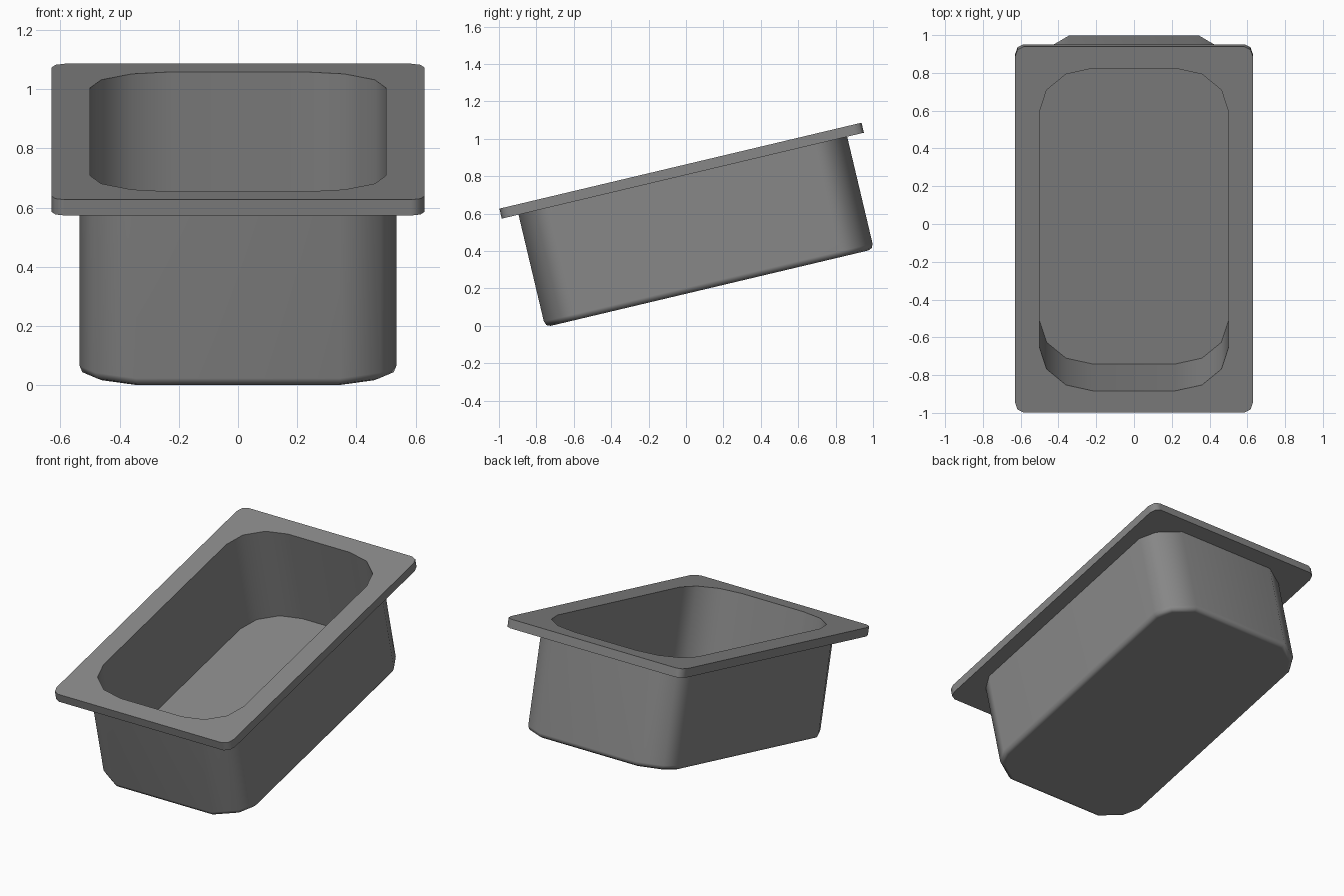
import bpy, bmesh, math
from mathutils import Matrix

if "Cube" in bpy.data.objects:
    bpy.data.objects.remove(bpy.data.objects["Cube"])

TILT = math.radians(13.35)
CENTRE = 0.169          # middle of the tub along its own tilted length

# Corner profiles in unit form, from the side wall round to the end wall
ROUND = [(math.cos(math.radians(a)), math.sin(math.radians(a))) for a in (0, 30, 60, 90)]
RIM = [(1, 0), (0.707, 0.707), (0, 1)]
BODY = [(1, 0), (0.72, 0.54), (0, 1)]


def ring(bm, hx, hy, rx, ry, z, corner):
    """Rounded rectangle of vertices, mirrored from one corner profile."""
    verts = []
    for sx, sy in ((1, 1), (-1, 1), (-1, -1), (1, -1)):
        for cx, cy in (corner if sx * sy > 0 else reversed(corner)):
            verts.append(bm.verts.new((sx * (hx - rx + rx * cx),
                                       CENTRE + sy * (hy - ry + ry * cy), z)))
    return verts


def skin(bm, a, b):
    """Quads between two rings of equal count."""
    n = len(a)
    for i in range(n):
        j = (i + 1) % n
        bm.faces.new((a[i], a[j], b[j], b[i]))


def ring_edges(bm, r):
    return [bm.edges.get((r[i], r[(i + 1) % len(r)])) for i in range(len(r))]


bm = bmesh.new()

# Inner basin: flat floor and straight walls
floor = ring(bm, 0.50, 0.877, 0.28, 0.235, 0.225, ROUND)
mouth = ring(bm, 0.50, 0.877, 0.28, 0.235, 0.840, ROUND)
bm.faces.new(floor)
skin(bm, floor, mouth)

# Rim plate edge, underside, then outer body with a rounded bottom edge
outside = [ring(bm, *p) for p in (
    (0.63, 0.995, 0.045, 0.055, 0.840, RIM),
    (0.63, 0.995, 0.045, 0.055, 0.785, RIM),
    (0.535, 0.903, 0.19, 0.18, 0.785, BODY),
    (0.535, 0.903, 0.19, 0.18, 0.198, BODY),
    (0.526, 0.894, 0.183, 0.173, 0.176, BODY),
    (0.505, 0.873, 0.165, 0.155, 0.167, BODY))]
for a, b in zip(outside, outside[1:]):
    skin(bm, a, b)
bm.faces.new(outside[-1])

# Flat top of the rim around the opening
bmesh.ops.triangle_fill(bm, use_beauty=True, use_dissolve=False,
                        edges=ring_edges(bm, mouth) + ring_edges(bm, outside[0]))

# Tilt the tub so its back end is raised
bmesh.ops.recalc_face_normals(bm, faces=bm.faces)
bmesh.ops.transform(bm, matrix=Matrix.Rotation(TILT, 4, 'X'), verts=bm.verts)

mesh = bpy.data.meshes.new("tilted_tub")
bm.to_mesh(mesh)
bm.free()
tub = bpy.data.objects.new("tilted_tub", mesh)
bpy.context.collection.objects.link(tub)
bpy.context.view_layer.objects.active = tub
tub.select_set(True)
bpy.ops.object.shade_smooth_by_angle(angle=math.radians(50))

# Keep the large panels flat and blend only the rounded corners
weighted = tub.modifiers.new("flat_panels", 'WEIGHTED_NORMAL')
weighted.keep_sharp = True

# Dark grey
grey = bpy.data.materials.new("dark_grey")
grey.diffuse_color = (0.245, 0.245, 0.245, 1)
grey.use_nodes = True
grey.node_tree.nodes["Principled BSDF"].inputs["Base Color"].default_value = grey.diffuse_color
mesh.materials.append(grey)
